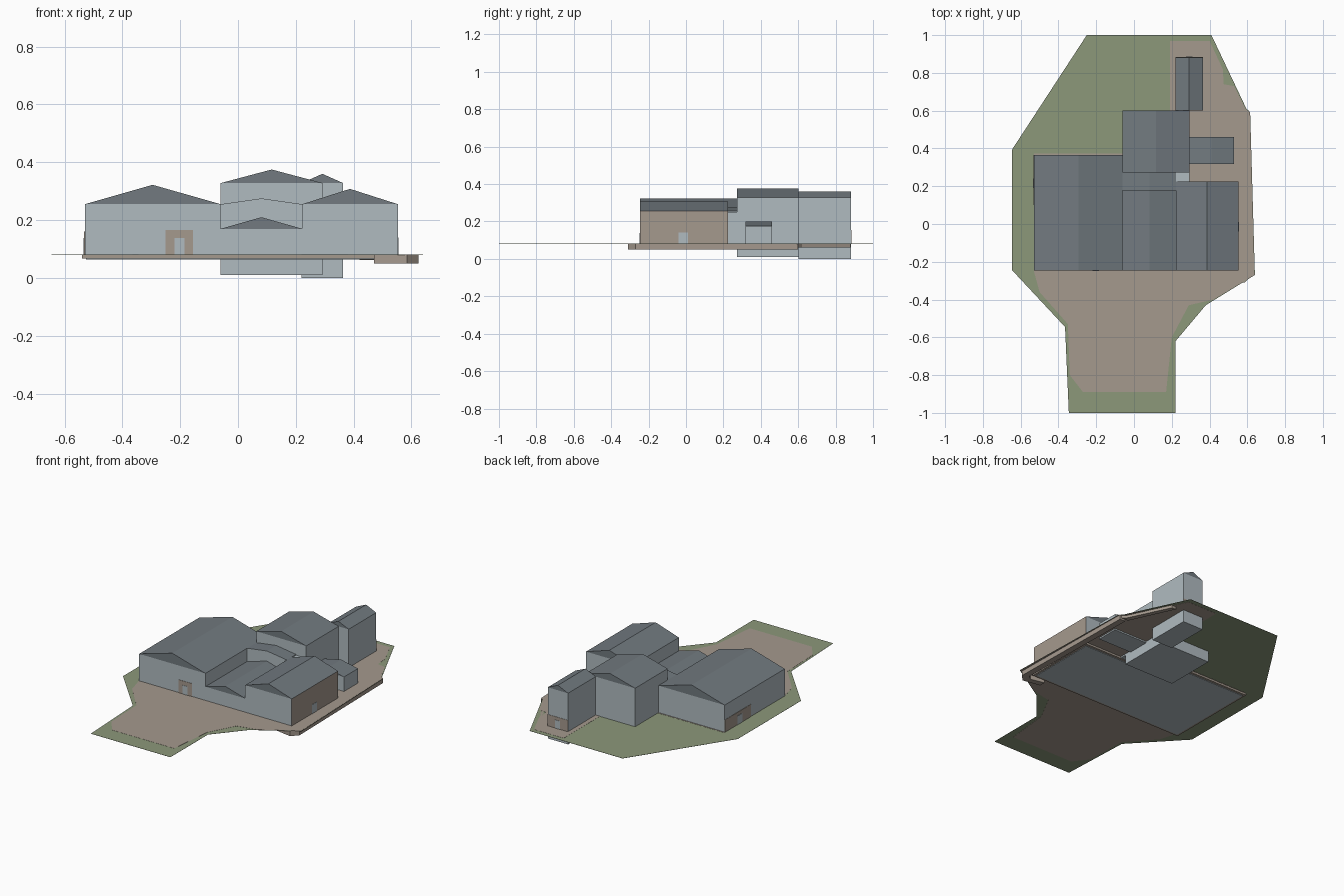
import bpy, bmesh
from mathutils import Vector

cube = bpy.data.objects.get("Cube")
if cube:
    bpy.data.objects.remove(cube, do_unlink=True)


def material(name, rgb):
    m = bpy.data.materials.new(name)
    m.use_nodes = True
    m.diffuse_color = (*rgb, 1)
    bsdf = m.node_tree.nodes["Principled BSDF"]
    bsdf.inputs["Base Color"].default_value = (*rgb, 1)
    bsdf.inputs["Roughness"].default_value = 0.9
    return m


WALL = material("pale blue grey wall", (0.434, 0.497, 0.527))
ROOF = material("slate roof", (0.168, 0.195, 0.215))
DIRT = material("tan earth", (0.376, 0.32, 0.27))
GRASS = material("grass green", (0.262, 0.314, 0.195))
GROUND = 0.081


def finish(name, bm, mats, rule=None):
    bmesh.ops.recalc_face_normals(bm, faces=bm.faces)
    for f in bm.faces:
        f.material_index = rule(f) if rule else 0
    mesh = bpy.data.meshes.new(name)
    bm.to_mesh(mesh)
    bm.free()
    for m in mats:
        mesh.materials.append(m)
    obj = bpy.data.objects.new(name, mesh)
    bpy.context.collection.objects.link(obj)


def prism(name, outline, direction, mats, rule=None):
    """Extrude a closed outline of 3D points along a direction."""
    bm = bmesh.new()
    face = bm.faces.new([bm.verts.new(p) for p in outline])
    ext = bmesh.ops.extrude_face_region(bm, geom=[face])["geom"]
    bmesh.ops.translate(bm, vec=Vector(direction),
                        verts=[v for v in ext if isinstance(v, bmesh.types.BMVert)])
    finish(name, bm, mats, rule)


def box(name, x0, x1, y0, y1, z0, z1, mats, rule=None):
    prism(name, [(x0, y0, z0), (x1, y0, z0), (x1, y1, z0), (x0, y1, z0)],
          (0, 0, z1 - z0), mats, rule)


def sheet(name, outline, z0, z1, mat):
    prism(name, [(x, y, z0) for x, y in outline], (0, 0, z1 - z0), [mat])


def hall(name, x0, x1, y0, y1, z0, eave, ridge, gable=ROOF, side=WALL):
    """Walls with an optional differing +x side, and a gabled roof along y."""
    box(name + "_walls", x0, x1, y0, y1, z0, eave, [WALL, side],
        lambda f: 1 if f.normal.x > 0.5 else 0)
    prism(name + "_roof",
          [(x0, y0, eave), (x1, y0, eave), ((x0 + x1) / 2, y0, ridge)],
          (0, y1 - y0, 0), [ROOF, gable],
          lambda f: 1 if abs(f.normal.y) > 0.5 else 0)


# Ground: grass sheet with a bare earth yard laid into it
sheet("grass_ground",
      [(-0.25, 1), (0.41, 1), (0.595, 0.61), (0.615, 0.59), (0.64, -0.27),
       (0.38, -0.43), (0.22, -0.62), (0.22, -1), (-0.345, -1),
       (-0.365, -0.545), (-0.645, -0.245), (-0.645, 0.395)],
      GROUND - 0.001, GROUND, GRASS)
sheet("earth_yard",
      [(0.19, 0.97), (0.4, 0.97), (0.47, 0.82), (0.475, 0.74), (0.53, 0.73),
       (0.59, 0.61), (0.613, 0.59), (0.637, -0.27), (0.42, -0.4),
       (0.29, -0.43), (0.2, -0.6), (0.17, -0.89), (-0.27, -0.89),
       (-0.34, -0.8), (-0.35, -0.53), (-0.5, -0.36), (-0.53, -0.25),
       (-0.53, 0.372), (-0.06, 0.372), (0.19, 0.59)],
      GROUND - 0.0018, GROUND + 0.0008, DIRT)

# Retaining walls along the right edge
sheet("retaining_wall",
      [(0.47, -0.29), (0.585, -0.31), (0.625, -0.27), (0.61, 0.6),
       (0.57, 0.6), (0.585, -0.25), (0.56, -0.27), (0.47, -0.25)],
      0.05, GROUND, DIRT)
sheet("rear_retaining_wall",
      [(0.6, 0.6), (0.575, 0.62), (0.45, 0.88), (0.42, 0.88), (0.55, 0.6)],
      0.062, GROUND, DIRT)

# Foundation under the three front halls, with a pale floor inside its rim
for name, x0, x1, y1 in (("left", -0.54, -0.06, 0.37),
                         ("centre", -0.06, 0.22, 0.27),
                         ("right", 0.22, 0.558, 0.23)):
    box(name + "_plinth", x0, x1, -0.25, y1, 0.067, GROUND - 0.002, [DIRT])
    box(name + "_floor", x0 + 0.015 * (x0 < -0.5), x1 - 0.015 * (x1 > 0.5),
        -0.235, y1 - 0.015, 0.064, 0.07, [WALL])

# Gabled buildings
hall("left_hall", -0.53, -0.06, -0.245, 0.365, 0.07, 0.255, 0.322)
hall("right_hall", 0.222, 0.553, -0.245, 0.224, 0.07, 0.255, 0.308, side=DIRT)
hall("entrance_hall", -0.06, 0.222, -0.245, 0.178, 0.07, 0.17, 0.21)
hall("middle_hall", -0.06, 0.222, 0.178, 0.272, 0.07, 0.255, 0.275, gable=WALL)
hall("back_hall", -0.06, 0.293, 0.272, 0.602, 0.01, 0.328, 0.375)
hall("rear_tower", 0.22, 0.364, 0.602, 0.882, 0.0, 0.328, 0.36)
hall("side_shed", 0.293, 0.53, 0.318, 0.46, 0.07, 0.175, 0.2)
box("link_block", 0.222, 0.293, 0.224, 0.272, 0.07, 0.25, [WALL])

# Earth coloured entrance panels with pale doors
T = 0.002
box("front_panel", -0.25, -0.155, -0.245 - T, -0.245, GROUND, 0.165, [DIRT])
box("front_door", -0.22, -0.185, -0.245 - 2 * T, -0.245, GROUND, 0.138, [WALL])
box("right_door", 0.553, 0.553 + T, -0.04, 0.01, GROUND, 0.14, [WALL])
box("left_panel", -0.53 - T, -0.53, 0.1, 0.365, GROUND, 0.16, [DIRT])
box("left_door", -0.53 - 2 * T, -0.53, 0.19, 0.24, GROUND, 0.138, [WALL])
box("tower_panel", 0.22, 0.364, 0.882, 0.882 + T, GROUND, 0.155, [DIRT])
box("tower_door", 0.275, 0.31, 0.882, 0.882 + 2 * T, GROUND, 0.135, [WALL])
